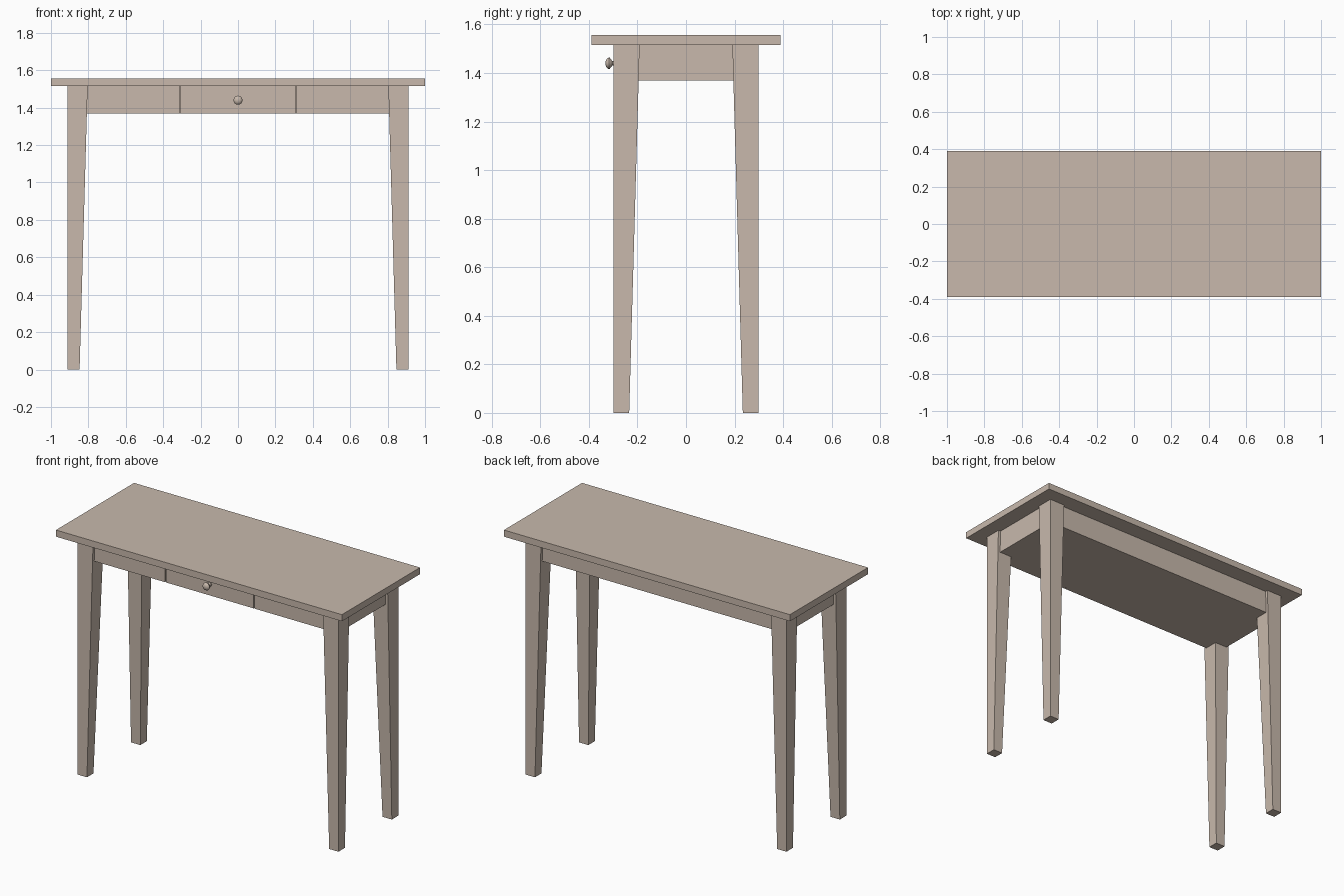
import bpy, bmesh, math

if "Cube" in bpy.data.objects:
    bpy.data.objects.remove(bpy.data.objects["Cube"])

wood = bpy.data.materials.new("beige wood")
wood.diffuse_color = (0.578, 0.485, 0.413, 1)
wood.use_nodes = True
wood.node_tree.nodes["Principled BSDF"].inputs["Base Color"].default_value = wood.diffuse_color

TOP_Z, UNDER_Z, APRON_Z = 1.557, 1.515, 1.37


def finish(name, bm):
    bmesh.ops.recalc_face_normals(bm, faces=bm.faces[:])
    me = bpy.data.meshes.new(name)
    bm.to_mesh(me)
    bm.free()
    me.materials.append(wood)
    ob = bpy.data.objects.new(name, me)
    bpy.context.collection.objects.link(ob)
    return ob


def box(name, x0, x1, y0, y1, z0, z1):
    bm = bmesh.new()
    bmesh.ops.create_cube(bm, size=1)
    for v in bm.verts:
        v.co = (x1 if v.co.x > 0 else x0,
                y1 if v.co.y > 0 else y0,
                z1 if v.co.z > 0 else z0)
    return finish(name, bm)


# Table top
box("table_top", -1, 1, -0.39, 0.39, UNDER_Z, TOP_Z)


# Legs: straight outer faces, inner faces taper toward the foot
def leg(name, sx, sy):
    bm = bmesh.new()
    bmesh.ops.create_cube(bm, size=1)
    for v in bm.verts:
        top = v.co.z > 0
        width = 0.108 if top else 0.065
        x = 0.912 - (width if v.co.x < 0 else 0)
        y = 0.299 - (width if v.co.y < 0 else 0)
        v.co = (sx * x, sy * y, UNDER_Z if top else 0)
    return finish(name, bm)


for sx, side in ((-1, "left"), (1, "right")):
    for sy, end in ((-1, "front"), (1, "back")):
        leg(f"{end}_{side}_leg", sx, sy)

# Closed apron case, set back slightly from the legs
FRONT = -0.282
box("apron_case", -0.895, 0.895, FRONT + 0.012, 0.282, APRON_Z, UNDER_Z)

# Front panels with narrow gaps either side of the drawer
box("drawer_front", -0.307, 0.307, FRONT, FRONT + 0.012, APRON_Z, UNDER_Z)
for s, side in ((-1, "left"), (1, "right")):
    a, b = sorted((s * 0.313, s * 0.85))
    box(f"{side}_front_panel", a, b, FRONT, FRONT + 0.012, APRON_Z, UNDER_Z)

# Turned drawer knob: (radius, y) profile spun around the y axis
profile = [(0, FRONT + 0.002), (0.014, FRONT + 0.002), (0.014, -0.288), (0.009, -0.293),
           (0.009, -0.303), (0.015, -0.308), (0.023, -0.314), (0.024, -0.318),
           (0.020, -0.325), (0.012, -0.330), (0, -0.332)]
bm = bmesh.new()
verts = [bm.verts.new((r, y, 1.44)) for r, y in profile]
edges = [bm.edges.new(p) for p in zip(verts, verts[1:])]
bmesh.ops.spin(bm, geom=verts + edges, cent=(0, 0, 1.44), axis=(0, 1, 0),
               angle=math.tau, steps=24, use_duplicate=False)
bmesh.ops.remove_doubles(bm, verts=bm.verts[:], dist=1e-5)
knob = finish("drawer_knob", bm)
bpy.context.view_layer.objects.active = knob
knob.select_set(True)
bpy.ops.object.shade_smooth_by_angle(angle=math.radians(40))
